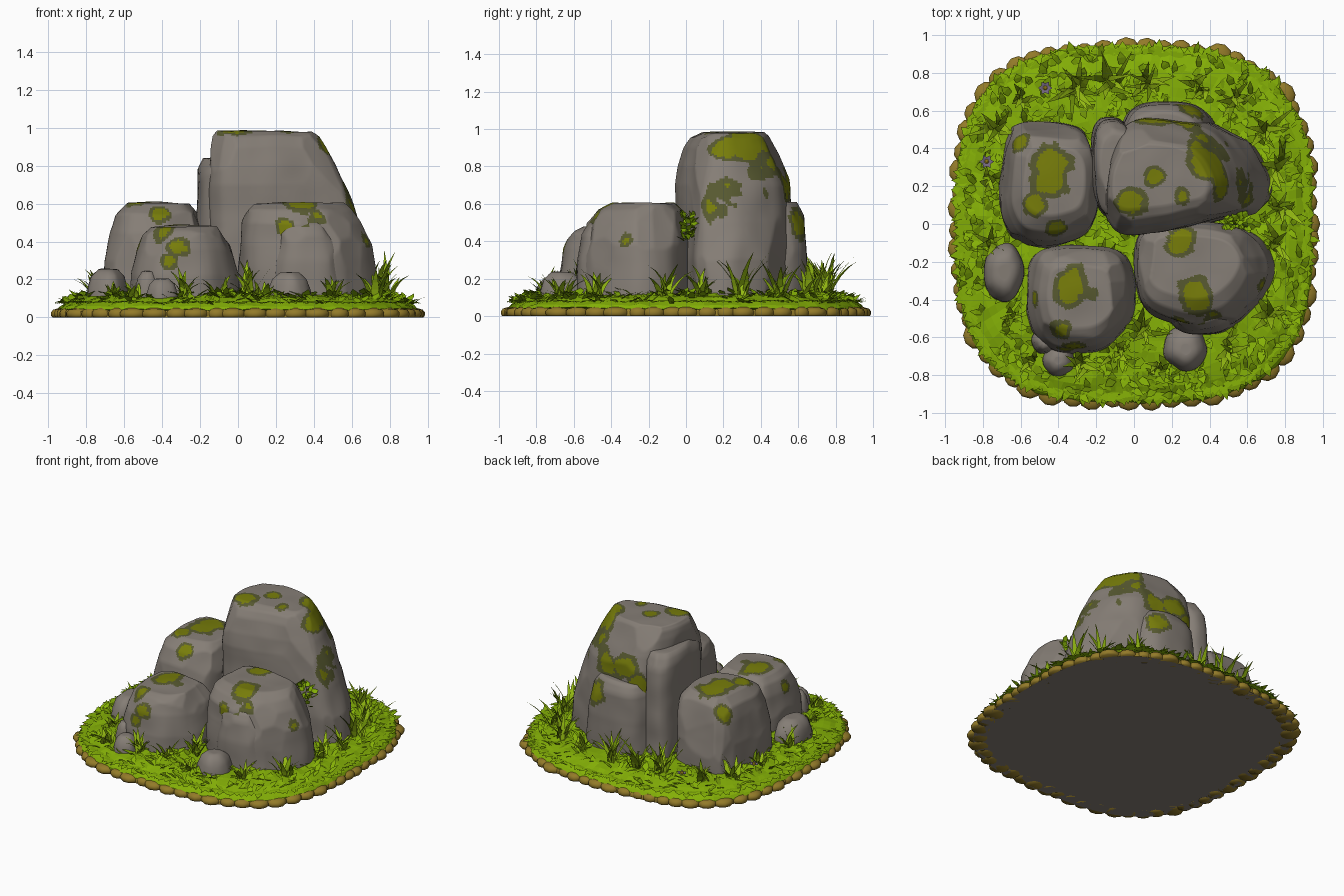
import bpy, math, random
from mathutils import Vector, noise

if "Cube" in bpy.data.objects:
    bpy.data.objects.remove(bpy.data.objects["Cube"])

random.seed(4)

def mat(name, r, g, b):
    m = bpy.data.materials.new(name)
    m.diffuse_color = (r, g, b, 1)
    m.use_nodes = True
    m.node_tree.nodes["Principled BSDF"].inputs["Base Color"].default_value = m.diffuse_color
    return m

ROCK = mat("grey_rock", .235, .207, .18)
MOSS_EDGE = mat("dark_moss", .095, .10, .03)
MOSS = mat("olive_moss", .185, .205, .003)
GRASS = mat("grass_green", .23, .43, .002)
GRASS_DARK = mat("deep_grass", .15, .27, .002)
BLADE = mat("blade_green", .29, .48, .006)
SOIL = mat("brown_soil", .29, .195, .022)
PETAL = mat("mauve_petal", .18, .14, .22)
POLLEN = mat("yellow_pollen", .6, .42, .02)

def make(name, verts, faces, mats, index=None, smooth=False):
    me = bpy.data.meshes.new(name)
    me.from_pydata(verts, [], faces)
    for m in mats:
        me.materials.append(m)
    for i, p in enumerate(me.polygons):
        p.use_smooth = smooth and len(p.vertices) < 30
        if index:
            p.material_index = index[i]
    ob = bpy.data.objects.new(name, me)
    bpy.context.collection.objects.link(ob)
    return ob

def loft(rings):
    """Stack closed rings from bottom to top and cap both ends."""
    n = len(rings[0])
    verts = [v for r in rings for v in r]
    faces = [tuple(reversed(range(n)))]
    for j in range(len(rings) - 1):
        a, b = j * n, (j + 1) * n
        faces += [(a + i, a + (i + 1) % n, b + (i + 1) % n, b + i) for i in range(n)]
    faces.append(tuple(range(len(verts) - n, len(verts))))
    return verts, faces

# ---- rocks: a rounded footprint fitted to a box at each height, then chiselled
def rock(name, foot, levels, moss=(), step=.012, rounds=4, cuts=16):
    pts = [Vector(p) for p in foot]
    for _ in range(rounds):                       # corner cutting
        pts = [q for a, b in zip(pts, pts[1:] + pts[:1])
               for q in (a.lerp(b, .22), a.lerp(b, .78))]
    lx, hx = min(p.x for p in pts), max(p.x for p in pts)
    ly, hy = min(p.y for p in pts), max(p.y for p in pts)
    unit = [((p.x - lx) / (hx - lx), (p.y - ly) / (hy - ly)) for p in pts]
    if sum(a[0] * b[1] - b[0] * a[1] for a, b in zip(unit, unit[1:] + unit[:1])) < 0:
        unit.reverse()
    z, x0, x1, y0, y1 = levels[-1]
    cx, cy, k = (x0 + x1) / 2, (y0 + y1) / 2, .03
    levels = list(levels) + [(z + .004, cx + (x0 - cx) * k, cx + (x1 - cx) * k,
                              cy + (y0 - cy) * k, cy + (y1 - cy) * k)]
    rings = []
    for a, b in zip(levels, levels[1:]):
        n = max(2, int(max(abs(p - q) for p, q in zip(a, b)) / step))
        for s in range(n):
            z, x0, x1, y0, y1 = [p + (q - p) * s / n for p, q in zip(a, b)]
            rings.append([Vector((x0 + u * (x1 - x0), y0 + v * (y1 - y0), z)) for u, v in unit])
    verts, faces = loft(rings)
    c = sum(verts, Vector()) / len(verts)
    for _ in range(cuts):                         # flatten against random planes
        a = random.uniform(0, 6.283)
        d = Vector((math.cos(a), math.sin(a), random.uniform(-.05, .9))).normalized()
        lim = max((v - c).dot(d) for v in verts) * random.uniform(.94, .985)
        for v in verts:
            e = (v - c).dot(d) - lim
            if e > 0:
                v -= d * e
    for v in verts:
        v += noise.noise_vector(v * 6) * .009
    index = []
    for f in faces:
        p = sum((verts[i] for i in f), Vector()) / len(f)
        w = .6 * noise.noise(p * 8) + .2 * noise.noise(p * 20)
        d = min(((p - Vector(m[:3])).length / m[3] for m in moss), default=9) + w
        index.append(2 if d < .68 else 1 if d < 1.03 else 0)
    return make(name, verts, faces, (ROCK, MOSS_EDGE, MOSS), index, True)

rock("tall_rock", [(-.05, -.04), (.25, -.02), (.5, .05), (.7, .08), (.74, .25), (.65, .42),
                   (.52, .54), (.2, .6), (-.02, .57), (-.12, .35), (-.15, .08)],
     [(.05, -.16, .735, -.055, .575), (.3, -.16, .71, -.055, .575), (.5, -.16, .645, -.055, .57),
      (.7, -.155, .565, -.055, .56), (.8, -.15, .52, -.04, .53), (.9, -.145, .465, -.01, .485),
      (.955, -.135, .43, .025, .45), (.982, -.115, .39, .08, .42)],
     [(.38, .42, .98, .1), (.42, .5, .85, .09), (.38, .32, .98, .09), (.43, .33, .9, .1),
      (.5, .42, .8, .1), (.53, .46, .7, .07), (.54, .22, .66, .09), (.58, .14, .56, .08),
      (-.03, .12, 1.0, .08), (.27, .14, 1.0, .06), (.12, .24, 1.0, .05), (.3, .56, .7, .1),
      (.1, .56, .72, .1), (-.0, .55, .6, .09), (.46, .2, .9, .08)])
rock("tall_rock_side_slab", [(-.2, .56), (-.06, .56), (0, .3), (-.05, .04), (-.18, .05), (-.22, .3)],
     [(.05, -.23, .02, .03, .57), (.5, -.225, .02, .03, .56), (.78, -.21, .02, .04, .54),
      (.84, -.18, .02, .08, .5)], rounds=3, step=.03, cuts=6)
rock("tall_rock_back_slab", [(-.08, .5), (0, .65), (.3, .66), (.42, .56), (.42, .3), (-.08, .3)],
     [(.05, -.1, .45, .25, .65), (.35, -.09, .43, .25, .645), (.54, -.07, .38, .27, .63),
      (.61, -.04, .34, .3, .59)], [(.3, .62, .5, .09)], rounds=4, step=.02, cuts=6)
rock("back_left_rock", [(-.64, .54), (-.3, .53), (-.21, .4), (-.19, .1), (-.25, -.06),
                        (-.45, -.12), (-.63, -.09), (-.71, .1), (-.67, .4)],
     [(.05, -.72, -.19, -.12, .54), (.3, -.705, -.19, -.12, .54), (.45, -.675, -.19, -.09, .51),
      (.54, -.65, -.2, -.04, .48), (.602, -.59, -.26, .05, .41)],
     [(-.45, .29, .62, .13), (-.52, .1, .6, .06), (-.4, -.04, .54, .06), (-.6, .42, .52, .06)])
rock("front_left_rock", [(-.54, -.14), (-.3, -.11), (-.05, -.14), (.02, -.3), (0, -.52),
                         (-.15, -.67), (-.4, -.69), (-.54, -.6), (-.58, -.38)],
     [(.05, -.58, .02, -.69, -.11), (.22, -.565, .0, -.68, -.11), (.36, -.53, -.03, -.655, -.13),
      (.44, -.5, -.055, -.62, -.17), (.48, -.46, -.1, -.55, -.22)],
     [(-.34, -.35, .49, .11), (-.38, -.56, .46, .07), (-.32, -.66, .38, .07), (-.36, -.67, .3, .05),
      (-.53, -.4, .38, .05)])
rock("front_right_rock", [(.02, -.01), (.4, .02), (.65, -.04), (.76, -.22), (.68, -.4),
                          (.55, -.53), (.35, -.56), (.05, -.47), (0, -.25)],
     [(.05, 0, .75, -.56, .01), (.22, .0, .73, -.555, .01), (.38, .01, .71, -.55, .01),
      (.5, .02, .65, -.53, 0), (.565, .03, .61, -.47, -.02), (.602, .07, .56, -.39, -.06)],
     [(.25, -.1, .61, .09), (.34, -.41, .59, .11), (.42, -.48, .53, .06), (.68, -.32, .4, .05),
      (.25, -.52, .48, .05)])
rock("front_right_lower_slab", [(.17, -.3), (.15, -.5), (.25, -.6), (.5, -.58), (.62, -.42), (.6, -.25)],
     [(.05, .16, .64, -.59, -.2), (.3, .17, .62, -.58, -.2), (.44, .19, .56, -.56, -.2),
      (.5, .23, .51, -.52, -.25)], [(.36, -.45, .52, .07)], step=.02, cuts=6)

# small rocks: centre x, y, half widths, top
for i, (x, y, rx, ry, h) in enumerate([(-.685, -.255, .11, .16, .255), (.275, -.66, .12, .125, .235),
                                       (-.4, -.72, .085, .085, .2), (-.48, -.62, .07, .07, .24)]):
    sq = [(x + rx * math.cos(a * 1.257 + i), y + ry * math.sin(a * 1.257 + i)) for a in range(5)]
    lev = [(z, x - rx * s, x + rx * s, y - ry * s, y + ry * s)
           for z, s in ((.05, 1), (.6 * h, .96), (.85 * h, .78), (h, .45))]
    rock(f"small_rock_{i + 1}", sq, lev, rounds=3, step=.03, cuts=6)

# ---- base: rounded-square outline shared by soil, grass and rim lumps
def outline(th, s=1.0, z=0.0):
    c, n = math.cos(th), math.sin(th)
    r = s / (abs(c) ** 3 + abs(n) ** 3) ** (1 / 3)
    return Vector((r * c, r * n, z))

N = 120
TH = [2 * math.pi * i / N for i in range(N)]
PROFILE = [(.95, .04), (.935, .058), (.9, .078), (.86, .095), (.82, .105), (.78, .11), (.73, .114),
           (.68, .117), (.62, .119), (.56, .121)] + [(.5 - .06 * i, .122) for i in range(9)]

def ground(s):
    for (a, za), (b, zb) in zip(PROFILE, PROFILE[1:]):
        if s >= b:
            return za + (zb - za) * min(1, max(0, (a - s) / (a - b)))
    return .122

v, f = loft([[outline(t, .95, 0) for t in TH], [outline(t, .95, .03) for t in TH],
             [outline(t, .9, .05) for t in TH]])
make("soil_base", v, f, (SOIL, ROCK), [1] + [0] * (len(f) - 1), True)

v, f = loft([[outline(t, s, z) for t in TH] for s, z in PROFILE])
for p in v:
    p.z += .014 * noise.noise(p * 14)
make("grass_mound", v, f, (GRASS,))

# rim of flattened soil lumps
V, F = [], []
th = 0.0
while th < 2 * math.pi - .04:
    size = random.uniform(.05, .075)
    c = outline(th, random.uniform(.912, .925))
    a = math.atan2(c.y, c.x)
    rings = []
    for z, s in ((0, .9), (.01, 1), (.026, 1), (.04, .85), (.048, .45)):
        rings.append([c + Vector((size * s * math.cos(a + k * .6283),
                                  size * s * math.sin(a + k * .6283), z)) for k in range(10)])
    v, f = loft(rings)
    F += [tuple(i + len(V) for i in q) for q in f]
    V += v
    th += 1.6 * size / c.length
make("rim_lumps", V, F, (SOIL,), smooth=True)

# ---- grass leaves and blades: tapering strips that bend outward
def blade(V, F, base, az, length, width, tilt, bend, segs):
    out, side = Vector((math.cos(az), math.sin(az), 0)), Vector((-math.sin(az), math.cos(az), 0))
    p, n0 = base.copy(), len(V)
    for s in range(segs):
        w = width * (.7, 1, .75, .45)[s]
        V += [p - side * w, p + side * w]
        t = tilt + bend * s / segs
        p = p + (out * math.sin(t) + Vector((0, 0, math.cos(t)))) * length / segs
        if s:
            k = n0 + 2 * s
            F.append((k - 2, k - 1, k + 1, k))
    V.append(p)
    F.append((n0 + 2 * segs - 2, n0 + 2 * segs - 1, n0 + 2 * segs))

def leaf_patch(name, items, material):
    V, F = [], []
    for it in items:
        blade(V, F, *it)
    make(name, V, F, (material,))

R = random.uniform
leaves = []
for i in range(1300):                             # short turf
    t, s = R(0, 6.283), .92 * math.sqrt(R(.0, 1))
    leaves.append((outline(t, s, ground(s)), R(0, 6.283), R(.05, .09), R(.014, .024),
                   R(.9, 1.3), R(.2, .6), 2))
leaf_patch("turf_leaves", leaves[:1100], GRASS)
leaf_patch("turf_leaves_deep", leaves[1100:], GRASS_DARK)

fringe = []
for i in range(330):                              # ragged skirt over the rim
    t = 2 * math.pi * i / 330
    b = outline(t, R(.87, .905), R(.075, .085))
    fringe.append((b, math.atan2(b.y, b.x) + R(-.4, .4), R(.045, .08), R(.016, .026), 1.5, .6, 2))
leaf_patch("grass_fringe", fringe, GRASS)

# tufts: x, y, height, blade count
TUFTS = [(-.3, .72, .27, 14), (-.12, .74, .27, 12), (.08, .74, .25, 12), (.35, .72, .16, 8),
         (.55, .65, .22, 12), (.76, .3, .28, 12), (.78, .08, .2, 9), (.74, -.12, .2, 9),
         (.72, -.48, .16, 8), (.5, -.66, .16, 9), (.05, -.55, .22, 11), (-.1, -.68, .13, 8),
         (-.27, -.74, .18, 11), (-.15, -.18, .24, 12), (.04, -.06, .22, 8), (-.76, -.12, .18, 9),
         (-.66, -.5, .1, 8), (-.74, .5, .2, 12), (-.75, .22, .13, 8), (-.6, .66, .15, 9),
         (.7, .5, .22, 10), (-.55, -.72, .1, 8), (.12, -.76, .1, 8)]
tall = []
for x, y, h, n in TUFTS:
    for k in range(n):
        tall.append((Vector((x + R(-.03, .03), y + R(-.03, .03), .105)), k * 6.283 / n + R(-.3, .3),
                     h * R(.6, 1.1), R(.014, .022), R(.1, .6), R(.3, 1.1), 4))
leaf_patch("tall_blades", [b for i, b in enumerate(tall) if i % 5], BLADE)
leaf_patch("tall_blades_deep", tall[::5], GRASS_DARK)

# leafy clump wedged between the two right-hand rocks
leaf_patch("crevice_clump", [(Vector((R(.48, .6), R(-.02, .05), R(.4, .53))), R(0, 6.283), .05, .018,
                              R(.2, 1.2), .6, 2) for i in range(45)], GRASS)

# two little flowers in the turf
for i, (x, y) in enumerate([(-.47, .72), (-.78, .33)]):
    c = Vector((x, y, .15))
    leaf_patch(f"flower_petals_{i + 1}", [(c, k * 1.047, .04, .014, 1.2, .4, 2) for k in range(6)], PETAL)
    v, f = loft([[c + Vector((r * math.cos(k * 1.047), r * math.sin(k * 1.047), z)) for k in range(6)]
                 for r, z in ((.012, 0), (.012, .012), (.005, .018))])
    make(f"flower_centre_{i + 1}", v, f, (POLLEN,))
